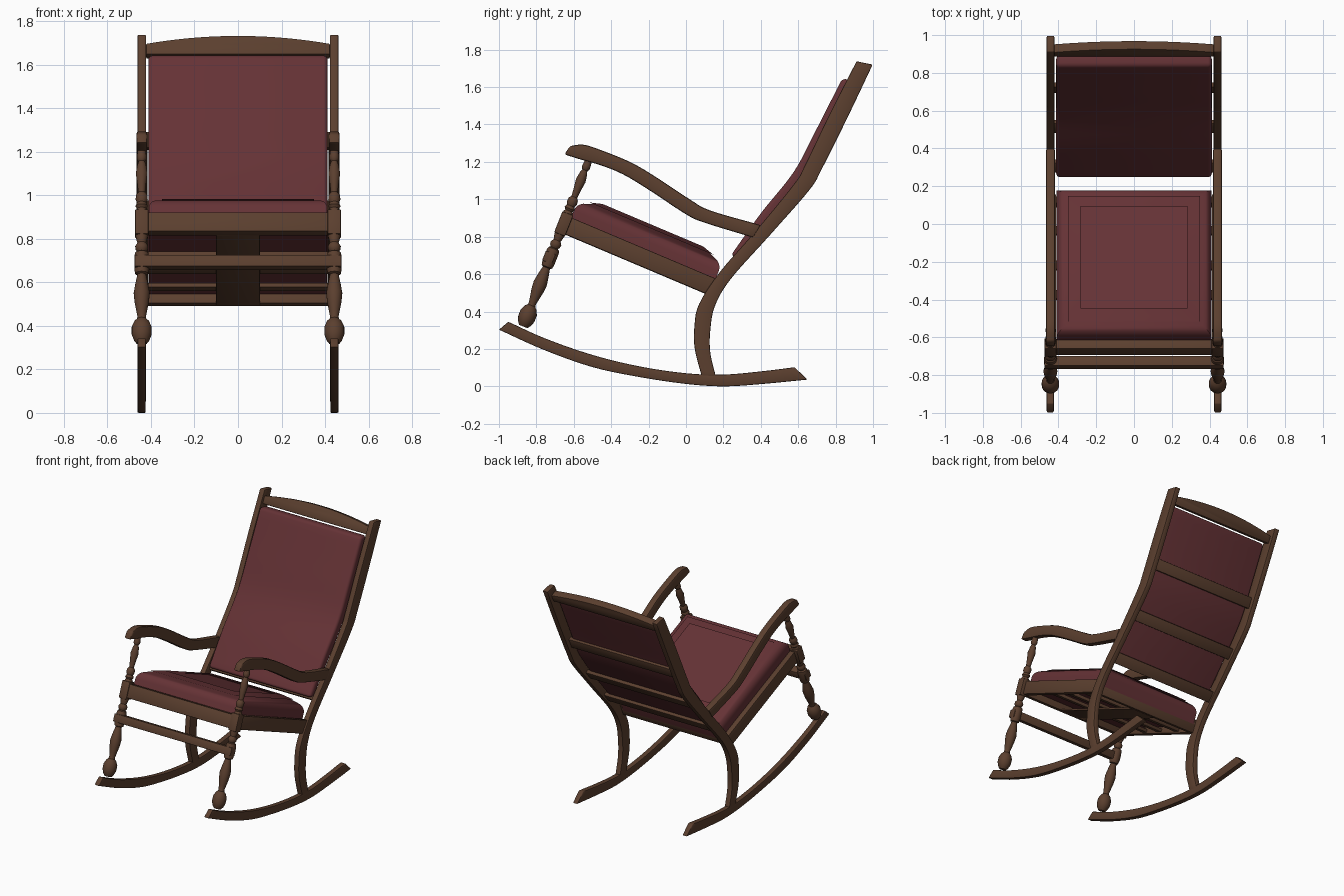
import bpy, bmesh, math
from mathutils import Matrix, Vector

if "Cube" in bpy.data.objects:
    bpy.data.objects.remove(bpy.data.objects["Cube"])


def material(name, col):
    m = bpy.data.materials.new(name)
    m.diffuse_color = (*col, 1)
    m.use_nodes = True
    m.node_tree.nodes["Principled BSDF"].inputs["Base Color"].default_value = m.diffuse_color
    return m


WOOD = material("brown_wood", (0.105, 0.050, 0.028))
RED = material("dark_red_leather", (0.130, 0.032, 0.036))


def finish(name, bm, mat, bevel=0.0, segs=2, matrix=None):
    bmesh.ops.recalc_face_normals(bm, faces=bm.faces)
    if bevel:
        edges = [e for e in bm.edges if len(e.link_faces) == 2 and e.calc_face_angle() > 0.6]
        bmesh.ops.bevel(bm, geom=edges, offset=bevel, segments=segs, profile=0.5,
                        affect='EDGES', clamp_overlap=True)
    if matrix:
        bm.transform(matrix)
    me = bpy.data.meshes.new(name)
    bm.to_mesh(me)
    bm.free()
    me.materials.append(mat)
    ob = bpy.data.objects.new(name, me)
    bpy.context.collection.objects.link(ob)
    bpy.context.view_layer.objects.active = ob
    ob.select_set(True)
    bpy.ops.object.shade_smooth_by_angle(angle=math.radians(40))
    ob.select_set(False)
    return ob


def spline(pts, n=5):
    """Catmull-Rom curve through 2D points."""
    p = [Vector(q) for q in pts]
    p = [2 * p[0] - p[1]] + p + [2 * p[-1] - p[-2]]
    out = []
    for i in range(1, len(p) - 2):
        a, b, c, d = p[i - 1:i + 3]
        for k in range(n):
            t = k / n
            out.append(0.5 * (2 * b + (c - a) * t + (2 * a - 5 * b + 4 * c - d) * t * t
                              + (3 * b - a - 3 * c + d) * t ** 3))
    return out + [p[-2]]


def ribbon(name, edge_a, edge_b, x0, x1, mat, bevel=0.006, segs=2, n=5):
    """Solid between two side-view (y, z) edges, from x0 to x1."""
    A, B = spline(edge_a, n), spline(edge_b, n)
    bm = bmesh.new()
    rings = [[bm.verts.new((x, q.x, q.y)) for x, q in ((x0, a), (x1, a), (x1, b), (x0, b))]
             for a, b in zip(A, B)]
    for r, s in zip(rings, rings[1:]):
        for i in range(4):
            bm.faces.new((r[i], r[(i + 1) % 4], s[(i + 1) % 4], s[i]))
    bm.faces.new(rings[0])
    bm.faces.new(rings[-1])
    return finish(name, bm, mat, bevel, segs)


def box(name, lo, hi, mat, matrix=None, bevel=0.005, segs=2):
    bm = bmesh.new()
    size = Vector(hi) - Vector(lo)
    mid = (Vector(hi) + Vector(lo)) / 2
    bmesh.ops.create_cube(bm, size=1, matrix=Matrix.Translation(mid) @ Matrix.Diagonal((*size, 1)))
    return finish(name, bm, mat, bevel, segs, matrix)


def lathe(name, prof, mat, matrix, sides=20):
    """Turned solid from (height, radius) pairs."""
    bm = bmesh.new()
    rings = [[bm.verts.new((r * math.cos(2 * math.pi * i / sides),
                            r * math.sin(2 * math.pi * i / sides), t)) for i in range(sides)]
             for t, r in prof]
    for a, b in zip(rings, rings[1:]):
        for i in range(sides):
            j = (i + 1) % sides
            bm.faces.new((a[i], a[j], b[j], b[i]))
    bm.faces.new(rings[0])
    bm.faces.new(rings[-1])
    return finish(name, bm, mat, matrix=matrix)


def tilt(y, z, deg, x=0):
    return Matrix.Translation((x, y, z)) @ Matrix.Rotation(math.radians(deg), 4, 'X')


SEAT = tilt(-0.653, 0.865, -22.9)

# turned front post: (world height, radius)
POST = [(.32, .024), (.335, .036), (.36, .046), (.395, .046), (.42, .034), (.432, .021), (.445, .02),
        (.47, .025), (.51, .033), (.55, .037), (.59, .030), (.635, .020), (.64, .03), (.66, .034),
        (.72, .034), (.735, .03), (.74, .02), (.75, .028), (.765, .03), (.78, .02), (.81, .028),
        (.93, .026), (.938, .02), (.95, .029), (.965, .021), (.98, .028), (1.0, .026), (1.012, .016),
        (1.05, .02), (1.10, .027), (1.14, .02), (1.155, .014), (1.165, .022), (1.18, .022), (1.225, .015)]

for s, side in ((1, "right"), (-1, "left")):
    # rocker runner
    ribbon(side + "_rocker",
           [(-.95, .345), (-.75, .255), (-.5, .168), (-.25, .107), (0, .07), (.2, .063), (.4, .08), (.58, .102)],
           [(-1.0, .303), (-.76, .195), (-.5, .103), (-.25, .05), (0, .013), (.2, .0), (.4, .012), (.65, .036)],
           s * .424, s * .462, WOOD)
    # curved back leg and upright in one piece
    ribbon(side + "_back_post",
           [(.085, .05), (.047, .2), (.045, .32), (.07, .44), (.18, .61), (.38, .84), (.58, 1.085),
            (.635, 1.18), (.77, 1.46), (.912, 1.738)],
           [(.16, .05), (.13, .18), (.13, .30), (.155, .43), (.24, .575), (.45, .81), (.66, 1.05),
            (.725, 1.16), (.86, 1.43), (.998, 1.72)],
           s * .422, s * .462, WOOD)
    # arm rest
    ribbon(side + "_arm",
           [(-.62, 1.285), (-.55, 1.292), (-.46, 1.265), (-.30, 1.20), (-.17, 1.125), (.02, 1.0), (.13, .94), (.40, .862)],
           [(-.65, 1.24), (-.57, 1.215), (-.45, 1.18), (-.33, 1.13), (-.19, 1.045), (0, .92), (.10, .875), (.36, .795)],
           s * .417, s * .467, WOOD, bevel=.01)
    # turned front post with square joint blocks
    axis = tilt(-.87, .32, -21.5, s * .4425)
    lathe(side + "_front_post", [((z - .32) / .93, r) for z, r in POST], WOOD, axis)
    box(side + "_post_block", (-.031, -.031, .53), (.031, .031, .65), WOOD, axis)
    # side seat rail
    xs = sorted((s * .412, s * .45))
    box(side + "_seat_rail", (xs[0], 0, -.045), (xs[1], .86, .05), WOOD, SEAT)

# seat frame cross pieces
box("front_seat_rail", (-.42, -.028, -.045), (.42, .025, .05), WOOD, SEAT)
box("rear_seat_rail", (-.425, .82, -.045), (.425, .86, .02), WOOD, SEAT)
for i, u in enumerate((.31, .48, .68)):
    box(f"seat_slat_{i + 1}", (-.42, u - .025, -.035), (.42, u + .025, -.012), WOOD, SEAT, .003)
box("seat_centre_plank", (-.1, .02, -.047), (.1, .84, -.034), WOOD, SEAT, .002)

# front stretcher
box("front_stretcher", (-.475, -.028, -.028), (.475, .028, .028), WOOD, tilt(-.733, .69, -21.5))

# seat cushion, sides straight and top rounded
bm = bmesh.new()
bmesh.ops.create_cube(bm, size=1, matrix=Matrix.Translation((0, .44, .075))
                      @ Matrix.Diagonal((.82, .84, .15, 1)))
top = [e for e in bm.edges if all(v.co.z > .1 for v in e.verts)]
bmesh.ops.bevel(bm, geom=top, offset=.06, segments=6, profile=.5, affect='EDGES')
crown = [f for f in bm.faces if f.normal.z > .99]
bmesh.ops.inset_region(bm, faces=crown, thickness=.12)
bmesh.ops.translate(bm, verts=list({v for f in crown for v in f.verts}), vec=(0, 0, .012))
finish("seat_cushion", bm, RED, matrix=SEAT)

# back cushion following the bend of the uprights
ribbon("back_cushion",
       [(.24, .70), (.40, .925), (.575, 1.145), (.69, 1.36), (.835, 1.645)],
       [(.285, .68), (.47, .895), (.655, 1.13), (.76, 1.34), (.90, 1.635)],
       -.412, .412, RED, bevel=.02, segs=4)

# arched top rail
bm = bmesh.new()
arch = [(x / 10 * .422, .055 + .04 * (1 - (x / 10) ** 2)) for x in range(-10, 11)]
vs = [bm.verts.new((x, -.026, z)) for x, z in [(.422, 0), (-.422, 0)] + arch]
face = bm.faces.new(vs)
ext = bmesh.ops.extrude_face_region(bm, geom=[face])
bmesh.ops.translate(bm, vec=(0, .05, 0), verts=[g for g in ext["geom"] if isinstance(g, bmesh.types.BMVert)])
finish("top_rail", bm, WOOD, .005, 2, tilt(.908, 1.637, -25))

# slats behind the back cushion
for i, (y, z, a) in enumerate(((.72, 1.25, -25), (.515, .94, -40), (.305, .695, -40))):
    box(f"back_slat_{i + 1}", (-.425, -.012, -.04), (.425, .016, .04), WOOD, tilt(y, z, a), .004)
